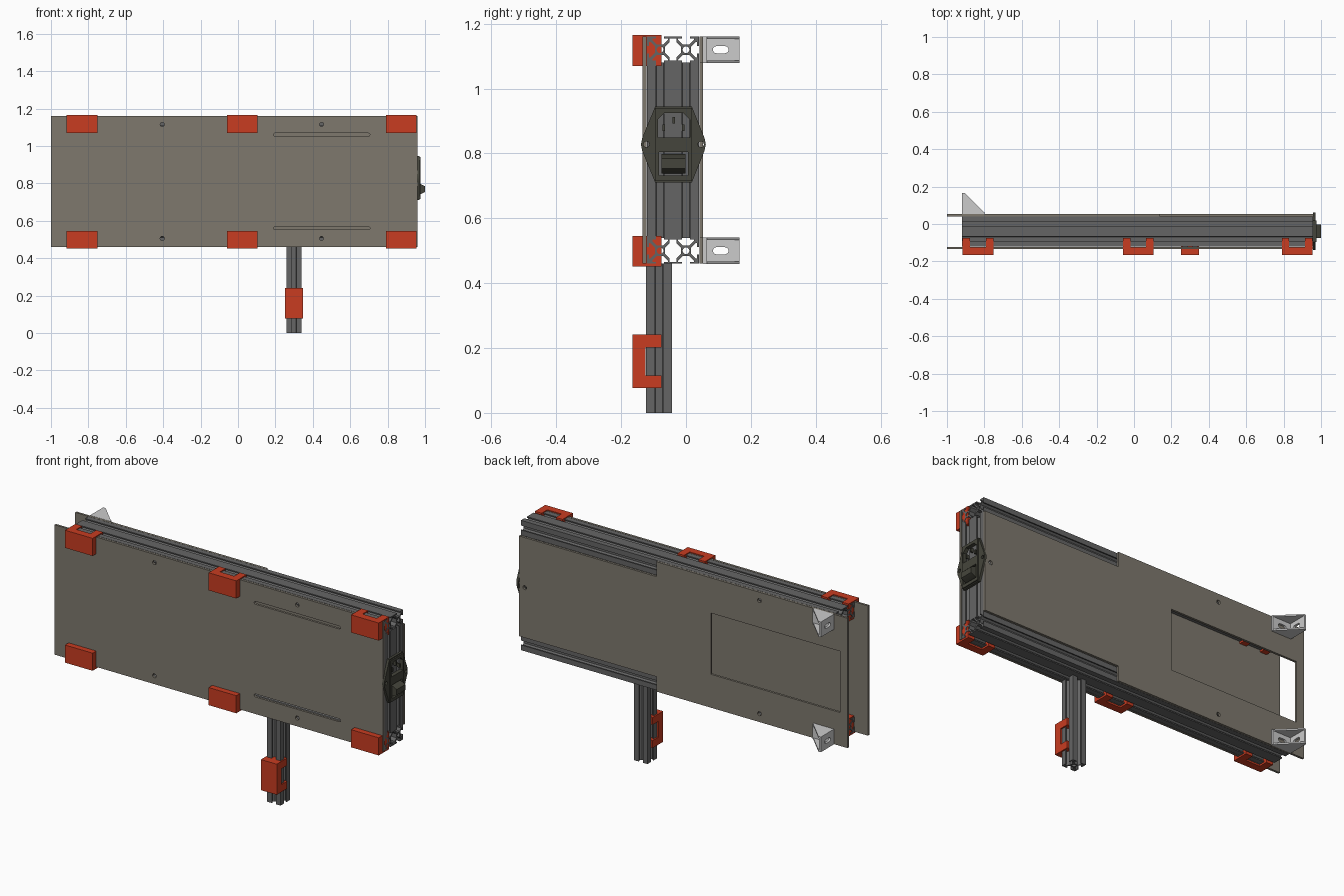
import bpy, bmesh
from math import cos, sin, pi, tau

if "Cube" in bpy.data.objects:
    bpy.data.objects.remove(bpy.data.objects["Cube"])

COLOURS = {"rail": (0.13, 0.13, 0.13, 1), "panel": (0.21, 0.19, 0.155, 1),
           "red": (0.58, 0.045, 0.015, 1), "inlet": (0.06, 0.06, 0.045, 1)}
MATS = {}
for key, col in COLOURS.items():
    MATS[key] = bpy.data.materials.new(key + "_finish")
    MATS[key].diffuse_color = col


def prism(name, axis, lo, hi, loops, mat=None):
    """Fill closed outlines (inner ones become holes) and extrude along an axis.
    Outline coordinates are the two remaining axes in x, y, z order."""
    cu = bpy.data.curves.new(name, 'CURVE')
    cu.dimensions, cu.fill_mode, cu.extrude = '2D', 'BOTH', (hi - lo) / 2
    for pts in loops:
        s = cu.splines.new('POLY')
        s.points.add(len(pts) - 1)
        for p, (u, v) in zip(s.points, pts):
            p.co = (u, v, 0, 1)
        s.use_cyclic_u = True
    tmp = bpy.data.objects.new(name + "_tmp", cu)
    bpy.context.collection.objects.link(tmp)
    dg = bpy.context.evaluated_depsgraph_get()
    me = bpy.data.meshes.new_from_object(tmp.evaluated_get(dg))
    bpy.data.objects.remove(tmp)
    bpy.data.curves.remove(cu)
    mid = (lo + hi) / 2
    bm = bmesh.new()
    bm.from_mesh(me)
    for v in bm.verts:
        a, b, w = v.co.x, v.co.y, v.co.z + mid
        v.co = {'x': (w, a, b), 'y': (a, w, b), 'z': (a, b, w)}[axis]
    bmesh.ops.remove_doubles(bm, verts=bm.verts, dist=1e-5)
    bmesh.ops.recalc_face_normals(bm, faces=bm.faces)
    bm.to_mesh(me)
    bm.free()
    me.name = name
    me.materials.clear()
    if mat:
        me.materials.append(MATS[mat])
    ob = bpy.data.objects.new(name, me)
    bpy.context.collection.objects.link(ob)
    bpy.ops.object.select_all(action='DESELECT')
    ob.select_set(True)
    bpy.context.view_layer.objects.active = ob
    bpy.ops.object.shade_smooth_by_angle()
    return ob


def rect(u0, u1, v0, v1):
    return [(u0, v0), (u1, v0), (u1, v1), (u0, v1)]


def circle(u, v, r, n=24):
    return [(u + r * cos(tau * i / n), v + r * sin(tau * i / n)) for i in range(n)]


def slot(u0, u1, v, r, n=8):
    """Round-ended slot running along u."""
    right = [(u1 - r + r * cos(-pi / 2 + pi * i / n), v + r * sin(-pi / 2 + pi * i / n)) for i in range(n + 1)]
    left = [(u0 + r + r * cos(pi / 2 + pi * i / n), v + r * sin(pi / 2 + pi * i / n)) for i in range(n + 1)]
    return right + left


# T-slot cross-section: pocket as (along side, depth), for one or two cells
POCKET = [(-3, 0), (-3, 1.5), (-6, 1.5), (-6, 2.6), (-2.6, 6), (2.6, 6), (6, 2.6), (6, 1.5), (3, 1.5), (3, 0)]


def tslot(cells, cu, cv, swap=False):
    half = 10 * cells
    centres = [0] if cells == 1 else [-10, 10]
    out = [(-half, -10)]
    for c in centres:
        out += [(c + t, -10 + d) for t, d in POCKET]
    out += [(half, -10)] + [(half - d, t) for t, d in POCKET] + [(half, 10)]
    for c in reversed(centres):
        out += [(c - t, 10 - d) for t, d in POCKET]
    out += [(-half, 10)] + [(-half + d, -t) for t, d in POCKET]
    loops = [out] + [circle(c, 0, 2.6) for c in centres]
    if cells == 2:
        q = [(-6, -2.6), (-2.6, -6), (-2.6, -8.5), (2.6, -8.5), (2.6, -6), (6, -2.6)]
        loops.append(q + [(-u, -v) for u, v in q])
    k = 0.004
    return [[(cu + k * (v if swap else u), cv + k * (u if swap else v)) for u, v in lp] for lp in loops]


# Extruded frame: two long rails, the end post and the leg
LEVELS = {"lower": 0.50, "upper": 1.12}
for lvl, z in LEVELS.items():
    prism(lvl + "_rail", 'x', -0.92, 0.957, tslot(2, -0.04, z), "rail")
prism("end_post", 'z', 0.54, 1.08, tslot(2, 0.917, -0.04, swap=True), "rail")
prism("leg", 'z', 0.0, 0.46, tslot(1, 0.30, -0.083), "rail")

# Front panel with screw holes and two long slots
front = [rect(-1, 0.96, 0.46, 1.16)]
front += [circle(x, z, 0.011, 16) for x in (-0.405, 0.447) for z in (0.505, 1.115)]
front += [slot(0.19, 0.705, z, 0.008) for z in (0.56, 1.06)]
prism("front_panel", 'y', -0.134, -0.122, front, "panel")

# Back panel: stepped outline with a window
back = [[(-1, 0.46), (0.14, 0.46), (0.14, 0.54), (0.96, 0.54),
         (0.96, 1.08), (0.14, 1.08), (0.14, 1.16), (-1, 1.16)],
        rect(-0.955, -0.185, 0.64, 0.97), circle(0.925, 0.81, 0.011, 16)]
back += [circle(-0.475, z, 0.011, 16) for z in (0.505, 1.115)]
prism("back_panel", 'y', 0.041, 0.053, back, "panel")


# Red C-shaped clips along both rails and on the leg
def clip_outline(a):
    """(along, y) outline starting at position a."""
    y0, y1, y2, w, t = -0.165, -0.125, -0.076, 0.165, 0.04
    return [(a, y0), (a + w, y0), (a + w, y2), (a + w - t, y2),
            (a + w - t, y1), (a + t, y1), (a + t, y2), (a, y2)]


for lvl, z in LEVELS.items():
    for i, x in enumerate((-0.917, -0.06, 0.79)):
        zc = 1.1175 if lvl == "upper" else 0.4985
        prism(f"{lvl}_clip_{i + 1}", 'z', zc - 0.0475, zc + 0.0475, [clip_outline(x)], "red")
prism("leg_clip", 'x', 0.252, 0.347, [[(y, z) for z, y in clip_outline(0.076)]], "red")

# Corner brackets on the back
for lvl, z in LEVELS.items():
    z0, z1 = z - 0.041, z + 0.041
    prism(lvl + "_bracket_wall", 'x', -0.92, -0.908, [rect(0.053, 0.165, z0, z1), slot(0.083, 0.131, z, 0.011)])
    prism(lvl + "_bracket_base", 'y', 0.053, 0.064, [rect(-0.908, -0.80, z0, z1), slot(-0.882, -0.834, z, 0.011)])
    tri = [(-0.92, 0.053), (-0.80, 0.053), (-0.80, 0.06), (-0.905, 0.165), (-0.92, 0.165)]
    for side, za in (("bottom", z0), ("top", z1 - 0.008)):
        prism(f"{lvl}_bracket_{side}_gusset", 'z', za, za + 0.008, [tri])

# Power inlet: six-sided flange, raised frame, pins and rocker switch
socket = [(-0.087, 0.85), (0.012, 0.85), (0.012, 0.905), (-0.008, 0.925), (-0.067, 0.925), (-0.087, 0.905)]
window = rect(-0.083, 0.006, 0.732, 0.805)
flange = [(-0.095, 0.71), (0.018, 0.71), (0.057, 0.808), (0.061, 0.828), (0.057, 0.848),
          (0.018, 0.945), (-0.095, 0.945), (-0.135, 0.848), (-0.139, 0.828), (-0.135, 0.808)]
prism("inlet_flange", 'x', 0.957, 0.97,
      [flange, socket, window] + [circle(y, 0.828, 0.009, 16) for y in (-0.122, 0.046)], "inlet")
prism("inlet_frame", 'x', 0.97, 0.977, [rect(-0.095, 0.018, 0.715, 0.94), socket, window], "inlet")
for i, (y, z) in enumerate(((-0.069, 0.88), (-0.038, 0.902), (-0.008, 0.88))):
    prism(f"inlet_pin_{i + 1}", 'x', 0.95, 0.972, [rect(y - 0.004, y + 0.004, z - 0.01, z + 0.01)], "inlet")
rocker = [(0.95, 0.738), (0.968, 0.738), (1.0, 0.754), (1.0, 0.784), (0.972, 0.798), (0.95, 0.798)]
prism("rocker_switch", 'y', -0.076, -0.002, [rocker], "inlet")

for m in bpy.data.materials:
    if m.users and not m.is_grease_pencil:
        m.use_nodes = True
        m.node_tree.nodes["Principled BSDF"].inputs["Base Color"].default_value = m.diffuse_color
